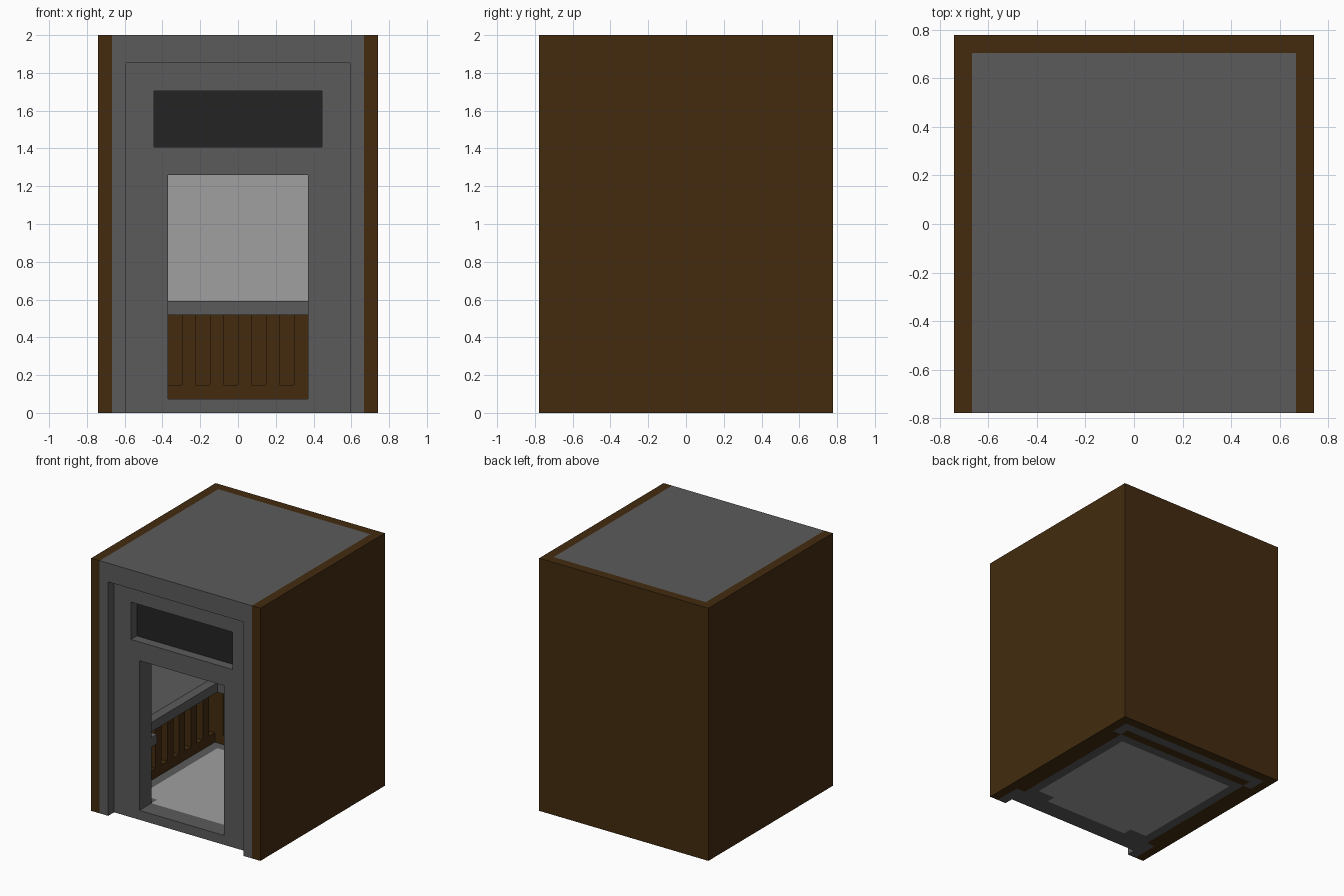
import bpy
import bmesh
from mathutils import Matrix, Vector

cube = bpy.data.objects.get("Cube")
if cube:
    bpy.data.objects.remove(cube, do_unlink=True)

U = 2 / 27        # one module of the cabin grid
DEPTH = 21        # cabin depth in modules
TOP = 27          # cabin height in modules


def material(name, *rgb):
    lin = [((c / 255 + 0.055) / 1.055) ** 2.4 for c in rgb]
    m = bpy.data.materials.new(name)
    m.use_nodes = True
    m.diffuse_color = (*lin, 1)
    m.node_tree.nodes["Principled BSDF"].inputs["Base Color"].default_value = (*lin, 1)
    return m


brown = material("brown wood", 67, 43, 15)
grey = material("grey metal", 91, 91, 91)
light = material("light grey panel", 160, 160, 160)
dark = material("dark display", 36, 36, 36)


def part(name, mat, *boxes, mirror=False):
    """Join boxes (x0, x1, y0, y1, z0, z1 in modules, y from the front) into one part."""
    bm = bmesh.new()
    todo = list(boxes)
    if mirror:
        todo += [(-b[1], -b[0], *b[2:]) for b in boxes]
    for x0, x1, y0, y1, z0, z1 in todo:
        mid = Vector(((x0 + x1) / 2, (y0 + y1 - DEPTH) / 2, (z0 + z1) / 2)) * U
        size = Vector((x1 - x0, y1 - y0, z1 - z0)) * U
        bmesh.ops.create_cube(bm, size=1, matrix=Matrix.Translation(mid) @ Matrix.Diagonal((*size, 1)))
    mesh = bpy.data.meshes.new(name)
    bm.to_mesh(mesh)
    bm.free()
    mesh.materials.append(mat)
    obj = bpy.data.objects.new(name, mesh)
    bpy.context.collection.objects.link(obj)
    return obj


# Outer shell and roof
part("side_shell", brown, (9, 10, 0, DEPTH, 0, TOP), mirror=True)
part("back_shell", brown, (-9, 9, 20, DEPTH, 0, TOP))
part("roof", grey, (-9, 9, 3, 20, 25, TOP))

# Front frame: pillars and lintel around the recessed wall
part("front_pillars", grey, (8, 9, 0, 3, 0, TOP), mirror=True)
part("lintel", grey, (-8, 8, 0, 1, 25, TOP))

# Recessed front wall with the doorway and the display niche
part("door_jambs", grey, (5, 8, 1, 3, 0, 17), mirror=True)
part("door_sill", grey, (-5, 5, 1, 3, 0, 1))
part("door_header", grey, (-8, 8, 1, 3, 17, 19), (-8, 8, 1, 3, 23, TOP))
part("niche_sides", grey, (6, 8, 1, 3, 19, 23), mirror=True)
part("display", dark, (-6, 6, 2, 3, 19, 23))

# Floor with a grey border
part("floor_panel", light, (-7, 7, 4, 17, 0, 1), (-5, 5, 3, 4, 0, 1))
part("floor_border_sides", grey, (7, 8, 3, 18, 0, 1), (5, 7, 3, 4, 0, 1), mirror=True)
part("floor_border_back", grey, (-7, 7, 17, 18, 0, 1))
part("back_base", grey, (-9, 9, 19, 20, 0, 1))
part("back_base_ends", grey, (8, 9, 18, 19, 0, 1), mirror=True)

# Slatted wainscot on three walls
part("wainscot_side_base", brown, (8, 9, 3, 18, 0, 2), mirror=True)
part("wainscot_side_slats", brown, *[(8, 9, y, y + 1, 2, 8) for y in range(4, 18, 2)], mirror=True)
part("wainscot_back_base", brown, (-8, 8, 18, 19, 0, 2))
part("wainscot_back_slats", brown, *[(x, x + 1, 18, 19, 2, 8) for x in range(-8, 8, 2)])
part("wainscot_backing", brown, (-9, 9, 19, 20, 1, 8))
part("wainscot_corners", brown, (8, 9, 18, 19, 1, 8), mirror=True)

# Upper wall panels
part("side_wall_panels", light, (8, 9, 3, 20, 8, 25), mirror=True)
part("back_wall_panel", light, (-8, 8, 18, 20, 8, 25))

# Handrail around the inside
part("handrail_sides", grey, (7, 8, 3, 18, 7, 8), (5, 7, 3, 4, 7, 8), mirror=True)
part("handrail_back", grey, (-7, 7, 17, 18, 7, 8))
